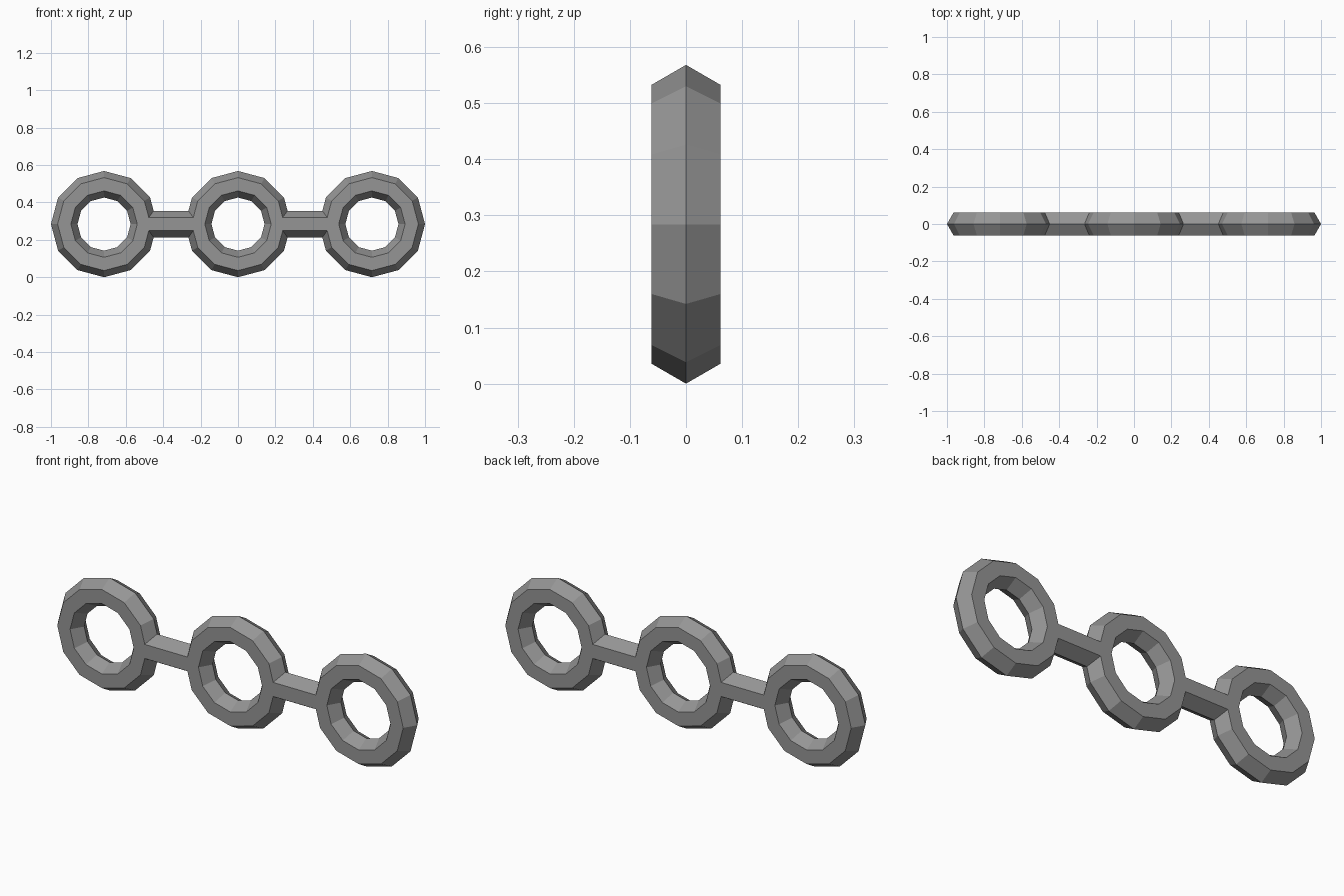
import bpy
from math import radians

cube = bpy.data.objects.get("Cube")
if cube:
    bpy.data.objects.remove(cube, do_unlink=True)

RING = 0.213             # centre line radius of each ring
TUBE = 0.071             # radius of the hexagonal section
HEIGHT = RING + TUBE     # centre height
SPACING = 1 - HEIGHT     # distance between ring centres

# Single grey material
grey = bpy.data.materials.new("plain grey")
grey.use_nodes = True
colour = (0.3, 0.3, 0.3, 1)
grey.diffuse_color = colour
grey.node_tree.nodes["Principled BSDF"].inputs["Base Color"].default_value = colour


def finish(name):
    obj = bpy.context.object
    obj.name = name
    obj.data.materials.append(grey)
    bpy.ops.object.shade_flat()


# Three upright twelve-sided rings
for side, name in ((-1, "right_ring"), (0, "middle_ring"), (1, "left_ring")):
    bpy.ops.mesh.primitive_torus_add(
        major_segments=12, minor_segments=6, major_radius=RING, minor_radius=TUBE,
        location=(side * SPACING, 0, HEIGHT), rotation=(radians(90), 0, 0))
    finish(name)

# Hexagonal bars joining the rings, ending inside the ring tubes
for side, name in ((-1, "right_bar"), (1, "left_bar")):
    bpy.ops.mesh.primitive_cylinder_add(
        vertices=6, radius=TUBE, depth=SPACING - 2 * RING,
        location=(side * SPACING / 2, 0, HEIGHT),
        rotation=(radians(90), 0, radians(90)))
    finish(name)
